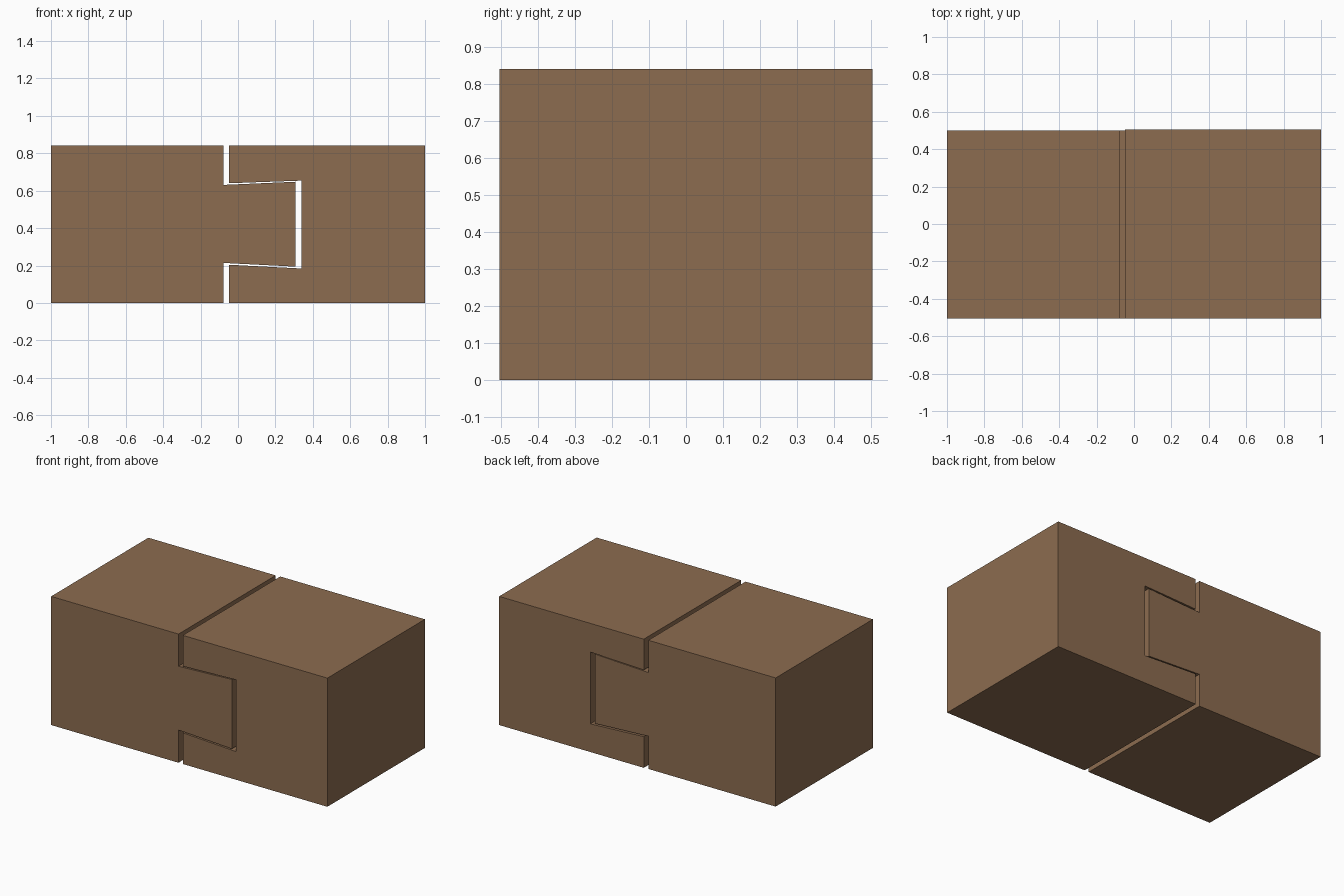
import bpy, bmesh

if "Cube" in bpy.data.objects:
    bpy.data.objects.remove(bpy.data.objects["Cube"])

wood = bpy.data.materials.new("brown_wood")
wood.diffuse_color = (0.262, 0.150, 0.080, 1)
wood.use_nodes = True
wood.node_tree.nodes["Principled BSDF"].inputs["Base Color"].default_value = wood.diffuse_color


def extrude_profile(name, profile, y_front, y_back):
    """Extrude an x-z outline along y into a solid block."""
    bm = bmesh.new()
    face = bm.faces.new([bm.verts.new((x, y_front, z)) for x, z in profile])
    result = bmesh.ops.extrude_face_region(bm, geom=[face])
    moved = [v for v in result["geom"] if isinstance(v, bmesh.types.BMVert)]
    bmesh.ops.translate(bm, verts=moved, vec=(0, y_back - y_front, 0))
    bmesh.ops.recalc_face_normals(bm, faces=bm.faces)
    mesh = bpy.data.meshes.new(name)
    bm.to_mesh(mesh)
    bm.free()
    mesh.materials.append(wood)
    obj = bpy.data.objects.new(name, mesh)
    bpy.context.collection.objects.link(obj)
    return obj


H = 0.842

# Left block with the flared tail
extrude_profile("tail_block", [
    (-1, 0), (-0.078, 0), (-0.078, 0.214), (0.308, 0.194),
    (0.308, 0.648), (-0.078, 0.631), (-0.078, H), (-1, H)], -0.504, 0.501)

# Right block with the matching socket
extrude_profile("socket_block", [
    (1, 0), (-0.047, 0), (-0.047, 0.204), (0.34, 0.184),
    (0.34, 0.654), (-0.047, 0.640), (-0.047, H), (1, H)], -0.504, 0.504)
